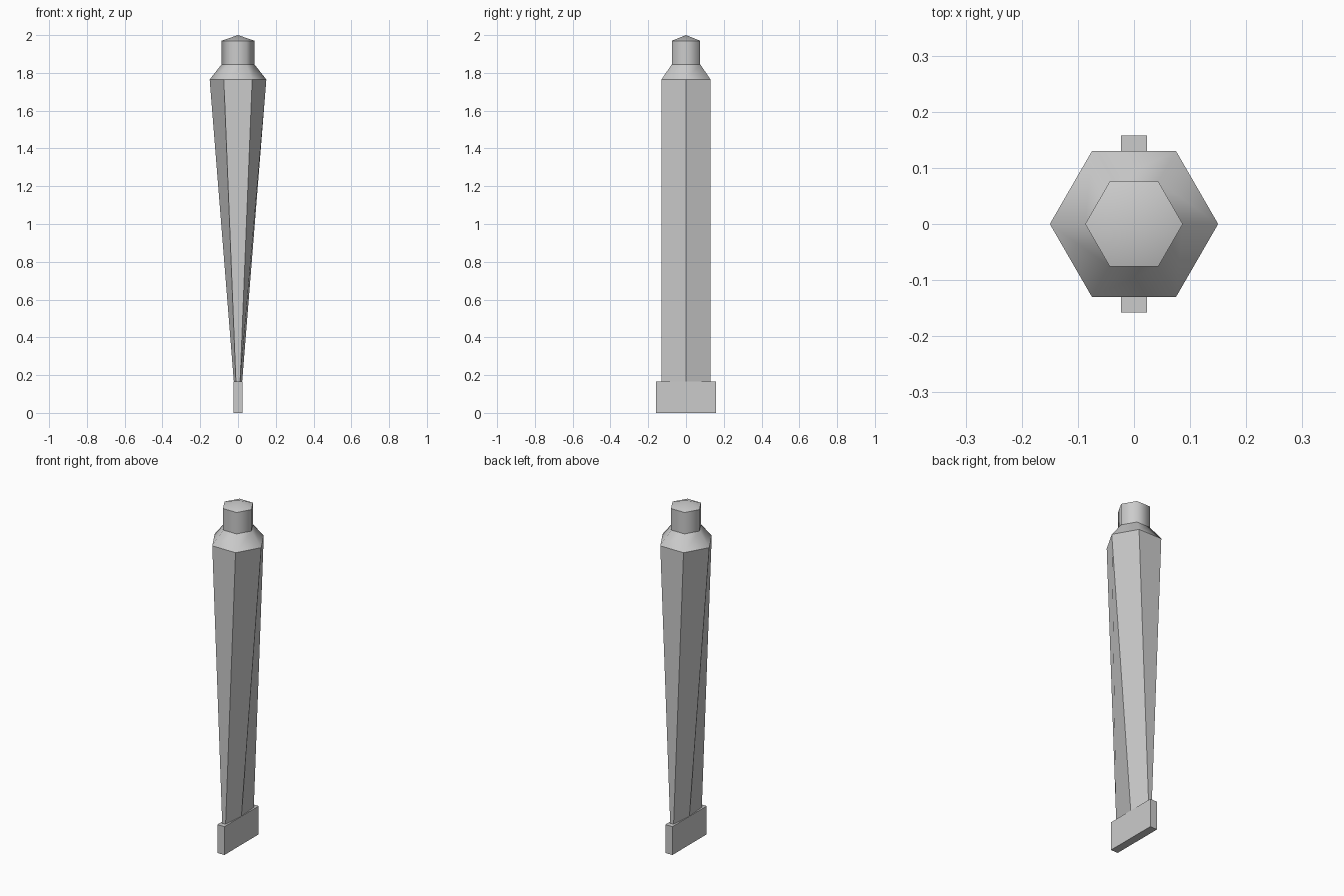
import bpy, bmesh, math

if "Cube" in bpy.data.objects:
    bpy.data.objects.remove(bpy.data.objects["Cube"])


def hex_loft(name, rings, smooth=False, apex=None):
    """Loft hexagon rings (x radius, y radius, z); optional centre apex on top."""
    bm = bmesh.new()
    loops = []
    for rx, ry, z in rings:
        loops.append([bm.verts.new((rx * math.cos(i * math.pi / 3),
                                    ry * math.sin(i * math.pi / 3), z)) for i in range(6)])
    for low, high in zip(loops, loops[1:]):
        for i in range(6):
            j = (i + 1) % 6
            bm.faces.new((low[i], low[j], high[j], high[i]))
    bm.faces.new(loops[0][::-1])
    if apex is None:
        bm.faces.new(loops[-1])
    else:
        tip = bm.verts.new((0, 0, apex))
        for i in range(6):
            bm.faces.new((loops[-1][i], loops[-1][(i + 1) % 6], tip))
    bmesh.ops.recalc_face_normals(bm, faces=bm.faces)
    # Rounded shading around the axis, crisp edges along each ring
    for f in bm.faces:
        f.smooth = smooth
    for e in bm.edges:
        if abs(e.verts[0].co.z - e.verts[1].co.z) < 1e-5:
            e.smooth = False
    mesh = bpy.data.meshes.new(name)
    bm.to_mesh(mesh)
    bm.free()
    obj = bpy.data.objects.new(name, mesh)
    bpy.context.collection.objects.link(obj)
    return obj


# Flat chisel tip
bpy.ops.mesh.primitive_cube_add(size=1, location=(0, 0, 0.0825))
tip = bpy.context.object
tip.name = "chisel_tip"
tip.scale = (0.046, 0.316, 0.165)
bpy.ops.object.transform_apply(location=True, rotation=False, scale=True)

# Hexagonal shaft, narrowing only across x towards the tip
hex_loft("tapered_shaft", [(0.022, 0.15, 0.165), (0.15, 0.15, 1.765)])

# Sloped shoulder, neck and shallow pointed cap
hex_loft("shoulder_and_neck",
         [(0.15, 0.15, 1.765), (0.087, 0.087, 1.845), (0.087, 0.087, 1.97)],
         smooth=True, apex=2.0)
